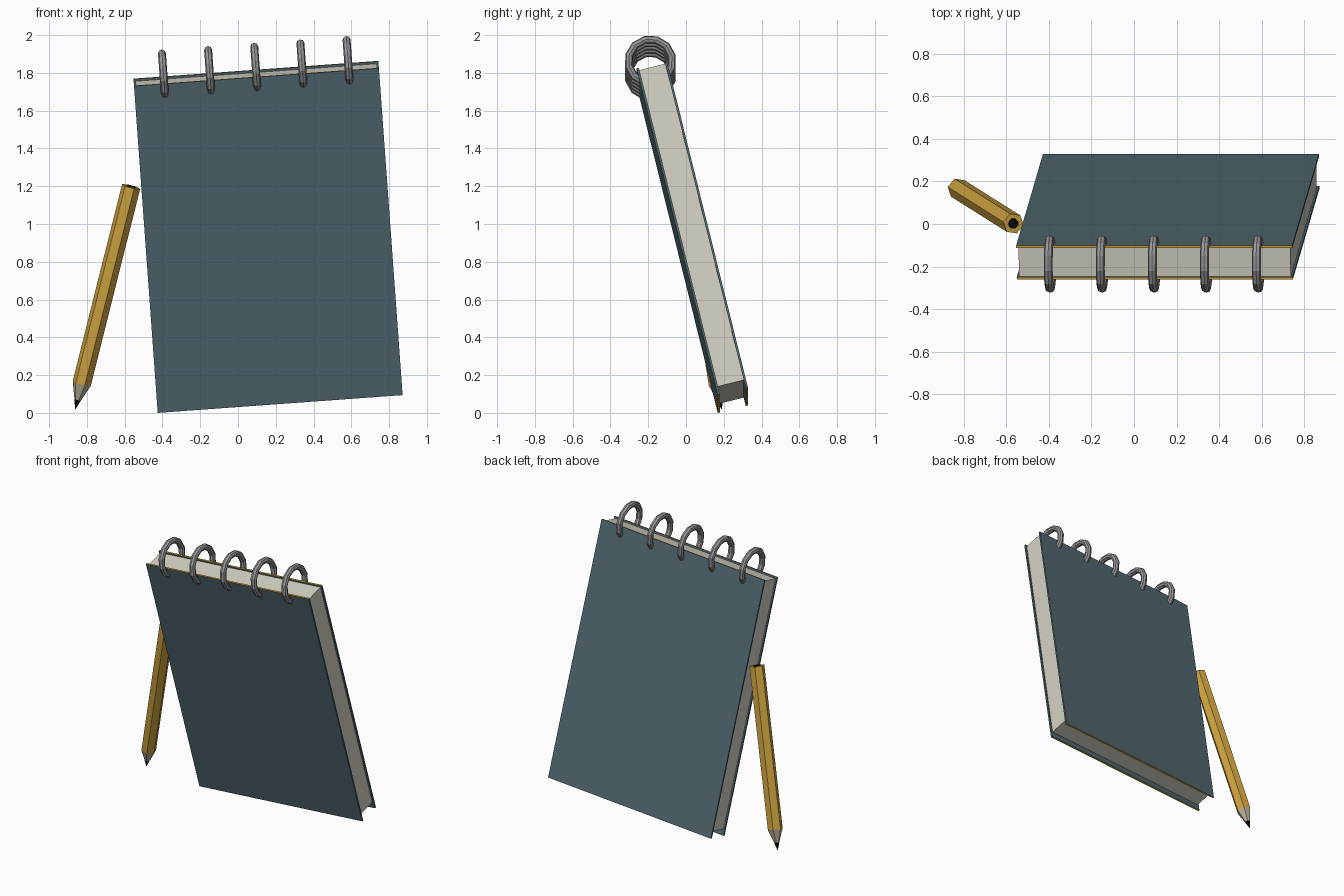
import bpy, bmesh
from math import radians, cos, sin, pi
from mathutils import Matrix, Vector

if "Cube" in bpy.data.objects:
    bpy.data.objects.remove(bpy.data.objects["Cube"])


def material(name, rgb):
    m = bpy.data.materials.new(name)
    m.diffuse_color = (*rgb, 1)
    m.use_nodes = True
    m.node_tree.nodes["Principled BSDF"].inputs["Base Color"].default_value = m.diffuse_color
    return m


TEAL = material("cover_teal", (0.085, 0.145, 0.168))
GOLD = material("gold", (0.62, 0.37, 0.05))
PAPER = material("paper", (0.66, 0.64, 0.55))
METAL = material("ring_metal", (0.32, 0.31, 0.32))
WOOD = material("bare_wood", (0.50, 0.45, 0.33))
LEAD = material("lead", (0.003, 0.003, 0.003))


def finish(name, bm, mats, matrix):
    bmesh.ops.recalc_face_normals(bm, faces=bm.faces)
    mesh = bpy.data.meshes.new(name)
    bm.to_mesh(mesh)
    bm.free()
    for m in mats:
        mesh.materials.append(m)
    ob = bpy.data.objects.new(name, mesh)
    bpy.context.collection.objects.link(ob)
    ob.matrix_world = matrix
    return ob


# Notepad frame: origin at its lowest front corner, leaning forward and sideways
PAD = (Matrix.Translation((-0.425, 0.168, 0.0))
       @ Matrix.Rotation(radians(-4.15), 4, 'Y')
       @ Matrix.Rotation(radians(13.9), 4, 'X'))
W, D, H, T = 1.30, 0.165, 1.787, 0.012


def box(name, lo, hi, mats):
    lo, hi = Vector(lo), Vector(hi)
    bm = bmesh.new()
    bmesh.ops.create_cube(bm, size=1)
    bmesh.ops.scale(bm, vec=hi - lo, verts=bm.verts)
    bmesh.ops.translate(bm, vec=(lo + hi) / 2, verts=bm.verts)
    bm.normal_update()
    # a second material goes on the top and bottom edges
    if len(mats) > 1:
        for f in bm.faces:
            f.material_index = int(abs(f.normal.z) > 0.5)
    return finish(name, bm, mats, PAD)


# Covers and paper block
box("front_cover", (0, 0, 0), (W, T, H), [TEAL, GOLD])
box("back_cover", (0, D - T, 0), (W, D, H), [TEAL, GOLD])
box("page_block", (0.01, T, 0.045), (W - 0.01, D - T, H - 0.012), [PAPER])

# Binding rings
for i in range(5):
    bpy.ops.mesh.primitive_torus_add(major_segments=12, minor_segments=8,
                                     major_radius=0.117, minor_radius=0.021)
    ring = bpy.context.object
    ring.name = f"binding_ring_{i + 1}"
    ring.data.materials.append(METAL)
    ring.matrix_world = (PAD @ Matrix.Translation((0.16 + 0.245 * i, D / 2, H + 0.03))
                         @ Matrix.Rotation(pi / 2, 4, 'Y'))

# Pencil: hexagonal rings swept from tip to flat end
TIP, END = Vector((-0.861, 0.188, 0.022)), Vector((-0.566, 0.002, 1.198))
axis = END - TIP
L = axis.length
POSE = Matrix.Translation(TIP) @ Vector((0, 0, 1)).rotation_difference(axis).to_matrix().to_4x4()


def lathe(name, profile, mats, indices, sides=6, turn=-10):
    bm = bmesh.new()
    loops = []
    for r, z in profile:
        angles = [radians(turn + 360 * k / sides) for k in range(sides)]
        loops.append([bm.verts.new((r * cos(a), r * sin(a), z)) for a in angles])
    for a, b, idx in zip(loops, loops[1:], indices):
        for k in range(sides):
            n = (k + 1) % sides
            bm.faces.new((a[k], a[n], b[n], b[k])).material_index = idx
    bm.faces.new(loops[0][::-1]).material_index = indices[0]
    bm.faces.new(loops[-1]).material_index = indices[-1]
    return finish(name, bm, mats, POSE)


lathe("pencil", [(0.002, 0), (0.018, 0.05), (0.05, 0.14), (0.05, L)],
      [LEAD, WOOD, GOLD], [0, 1, 2])
lathe("pencil_core_end", [(0.025, L - 0.01), (0.025, L + 0.002)], [LEAD], [0], sides=8, turn=22.5)
